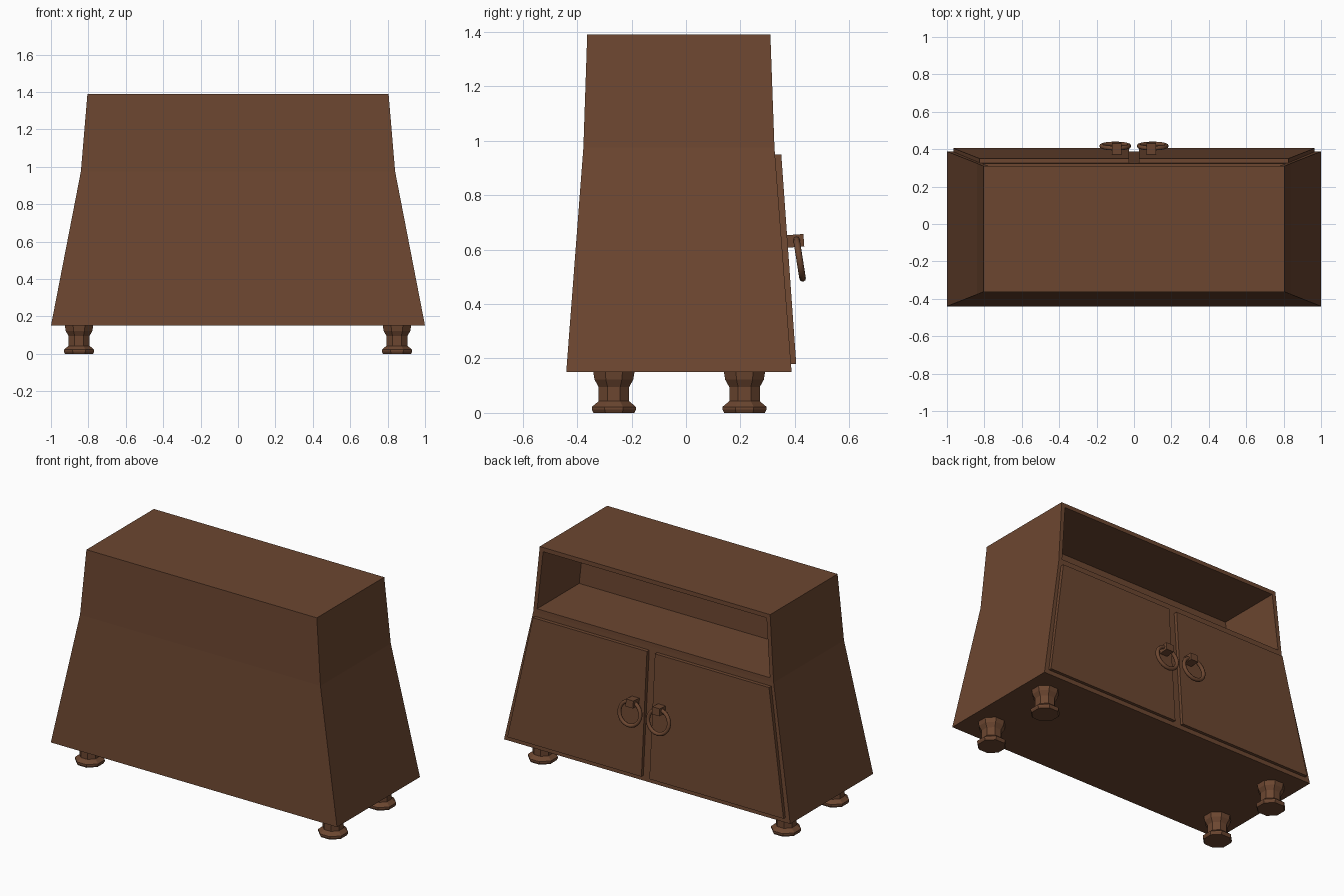
import bpy, bmesh, math
from mathutils import Matrix, Vector

if "Cube" in bpy.data.objects:
    bpy.data.objects.remove(bpy.data.objects["Cube"], do_unlink=True)

COLOR = (0.15, 0.062, 0.03, 1)
wood = bpy.data.materials.new("brown_wood")
wood.use_nodes = True
wood.diffuse_color = COLOR
wood.node_tree.nodes["Principled BSDF"].inputs["Base Color"].default_value = COLOR


def finish(bm, name, smooth=False):
    bmesh.ops.recalc_face_normals(bm, faces=bm.faces)
    mesh = bpy.data.meshes.new(name)
    bm.to_mesh(mesh)
    bm.free()
    mesh.materials.append(wood)
    for p in mesh.polygons:
        p.use_smooth = smooth
    obj = bpy.data.objects.new(name, mesh)
    bpy.context.collection.objects.link(obj)
    return obj


def loft(bm, rings):
    """Skin closed rings of points and cap both ends."""
    loops = [[bm.verts.new(p) for p in ring] for ring in rings]
    n = len(loops[0])
    for a, b in zip(loops, loops[1:]):
        for i in range(n):
            j = (i + 1) % n
            bm.faces.new((a[i], a[j], b[j], b[i]))
    bm.faces.new(loops[0][::-1])
    bm.faces.new(loops[-1])


# Flared cabinet body: height, half width, y at each side
bm = bmesh.new()
levels = [(0.15, 1.0, -0.44, 0.388), (0.975, 0.84, -0.377, 0.325), (1.39, 0.805, -0.363, 0.31)]
loft(bm, [[(-w, y0, z), (w, y0, z), (w, y1, z), (-w, y1, z)] for z, w, y0, y1 in levels])
bmesh.ops.recalc_face_normals(bm, faces=bm.faces)

# Open shelf recessed into the upper part of the door side
shelf = next(f for f in bm.faces if f.normal.y > 0.9 and f.calc_center_median().z > 1)
bmesh.ops.inset_individual(bm, faces=[shelf], thickness=0.036)
ext = bmesh.ops.extrude_face_region(bm, geom=[shelf])
bmesh.ops.translate(bm, vec=(0, -0.42, 0),
                    verts=[v for v in ext["geom"] if isinstance(v, bmesh.types.BMVert)])
if shelf.is_valid:
    bmesh.ops.delete(bm, geom=[shelf], context='FACES_ONLY')
finish(bm, "cabinet_body")

DOOR_TILT = math.atan2(0.055, 0.77)
for side, label in ((1, "left"), (-1, "right")):
    # Slanted door, sunk slightly into the body
    bm = bmesh.new()
    outline = [(0.028, 0.405, 0.18), (0.965, 0.405, 0.18), (0.825, 0.35, 0.95), (0.028, 0.35, 0.95)]
    loft(bm, [[(side * x, y + dy, z) for x, y, z in outline] for dy in (-0.03, 0)])
    finish(bm, label + "_door")

    # Handle block
    bm = bmesh.new()
    place = (Matrix.Translation((side * 0.092, 0.4, 0.632))
             @ Matrix.Rotation(DOOR_TILT, 4, 'X') @ Matrix.Diagonal((0.052, 0.066, 0.046, 1)))
    bmesh.ops.create_cube(bm, size=1, matrix=place)
    finish(bm, label + "_handle_block")

    # Hanging ring
    bm = bmesh.new()
    R, r, n, m = 0.073, 0.012, 24, 8
    grid = []
    for i in range(n):
        a = math.tau * i / n
        out = Vector((math.cos(a), 0, math.sin(a)))
        grid.append([bm.verts.new(out * (R + r * math.cos(math.tau * k / m))
                                  + Vector((0, r * math.sin(math.tau * k / m), 0))) for k in range(m)])
    for i in range(n):
        a, b = grid[i], grid[(i + 1) % n]
        for k in range(m):
            bm.faces.new((a[k], b[k], b[(k + 1) % m], a[(k + 1) % m]))
    ring = finish(bm, label + "_handle_ring", smooth=True)
    ring.location = (side * 0.1, 0.417, 0.566)
    ring.rotation_euler.x = math.radians(9)

    # Turned eight-sided feet
    for y, end in ((-0.265, "front"), (0.215, "back")):
        bm = bmesh.new()
        profile = [(0.075, 0), (0.081, 0.012), (0.081, 0.022), (0.056, 0.043),
                   (0.056, 0.095), (0.071, 0.122), (0.076, 0.152)]
        loft(bm, [[(rad / math.cos(math.pi / 8) * math.cos(math.pi * (k + 0.5) / 4),
                    rad / math.cos(math.pi / 8) * math.sin(math.pi * (k + 0.5) / 4), z)
                   for k in range(8)] for rad, z in profile])
        foot = finish(bm, f"{end}_{label}_foot")
        foot.location = (side * 0.85, y, 0)
